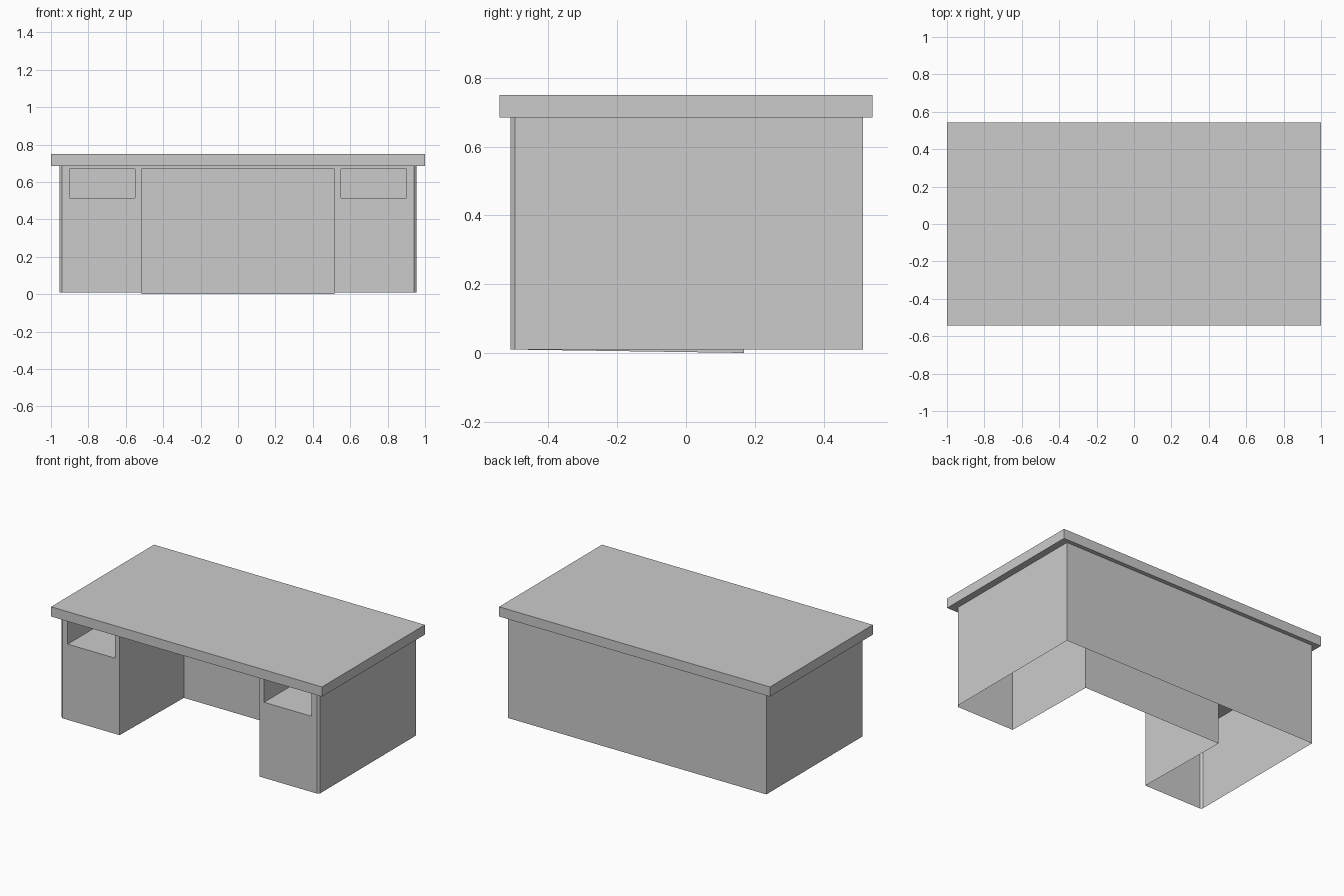
import bpy, bmesh

if "Cube" in bpy.data.objects:
    bpy.data.objects.remove(bpy.data.objects["Cube"])


def finish(bm, name):
    bmesh.ops.remove_doubles(bm, verts=bm.verts, dist=0.0005)
    bmesh.ops.recalc_face_normals(bm, faces=bm.faces)
    mesh = bpy.data.meshes.new(name)
    bm.to_mesh(mesh)
    bm.free()
    obj = bpy.data.objects.new(name, mesh)
    bpy.context.collection.objects.link(obj)
    return obj


def face(bm, *pts):
    return bm.faces.new([bm.verts.new(p) for p in pts])


def wall(bm, a, b, z0, z1, z0b=None):
    """Vertical panel from plan point a to plan point b."""
    zb = z0 if z0b is None else z0b
    face(bm, (*a, z0), (*b, zb), (*b, z1), (*a, z1))


def recess(bm, x0, x1, z0, z1, depth_y, floor=True, back_z=None):
    """Pocket running back from the front panel, open at the front."""
    zb = z0 if back_z is None else back_z
    for x in (x0, x1):
        wall(bm, (x, FRONT), (x, depth_y), z0, z1, zb)
    wall(bm, (x0, depth_y), (x1, depth_y), zb, z1)
    for z in ([z0, z1] if floor else [z1]):
        face(bm, (x0, FRONT, z), (x1, FRONT, z), (x1, depth_y, z), (x0, depth_y, z))


FRONT, BACK, SIDE = -0.51, 0.515, 0.954
BOTTOM, TOP, INNER_BACK = 0.01, 0.685, 0.168

# Overhanging desktop slab
bm = bmesh.new()
bmesh.ops.create_cube(bm, size=1)
bmesh.ops.scale(bm, vec=(2, 1.085, 0.75 - TOP), verts=bm.verts)
bmesh.ops.translate(bm, vec=(0, 0, (0.75 + TOP) / 2), verts=bm.verts)
finish(bm, "desktop")

# Thin outer shell, open underneath, with chamfered front corners
bm = bmesh.new()
plan = [(-0.94, FRONT), (-SIDE, -0.497), (-SIDE, BACK),
        (SIDE, BACK), (SIDE, -0.497), (0.94, FRONT)]
for a, b in zip(plan, plan[1:]):
    wall(bm, a, b, BOTTOM, TOP)

# Front panel with kneehole and two drawer openings
xs = [-0.94, -0.90, -0.55, -0.517, 0.517, 0.55, 0.90, 0.94]
zs = [BOTTOM, 0.515, 0.67, TOP]
holes = {(3, 0), (3, 1), (1, 1), (5, 1)}
for i in range(7):
    for j in range(3):
        if (i, j) not in holes:
            wall(bm, (xs[i], FRONT), (xs[i + 1], FRONT), zs[j], zs[j + 1])

# Kneehole (no floor, reaching the ground at the back) and drawer pockets
recess(bm, -0.517, 0.517, BOTTOM, 0.67, INNER_BACK, floor=False, back_z=0.0)
for s in (-1, 1):
    recess(bm, s * 0.55, s * 0.90, 0.515, 0.67, INNER_BACK)
finish(bm, "desk_body")
